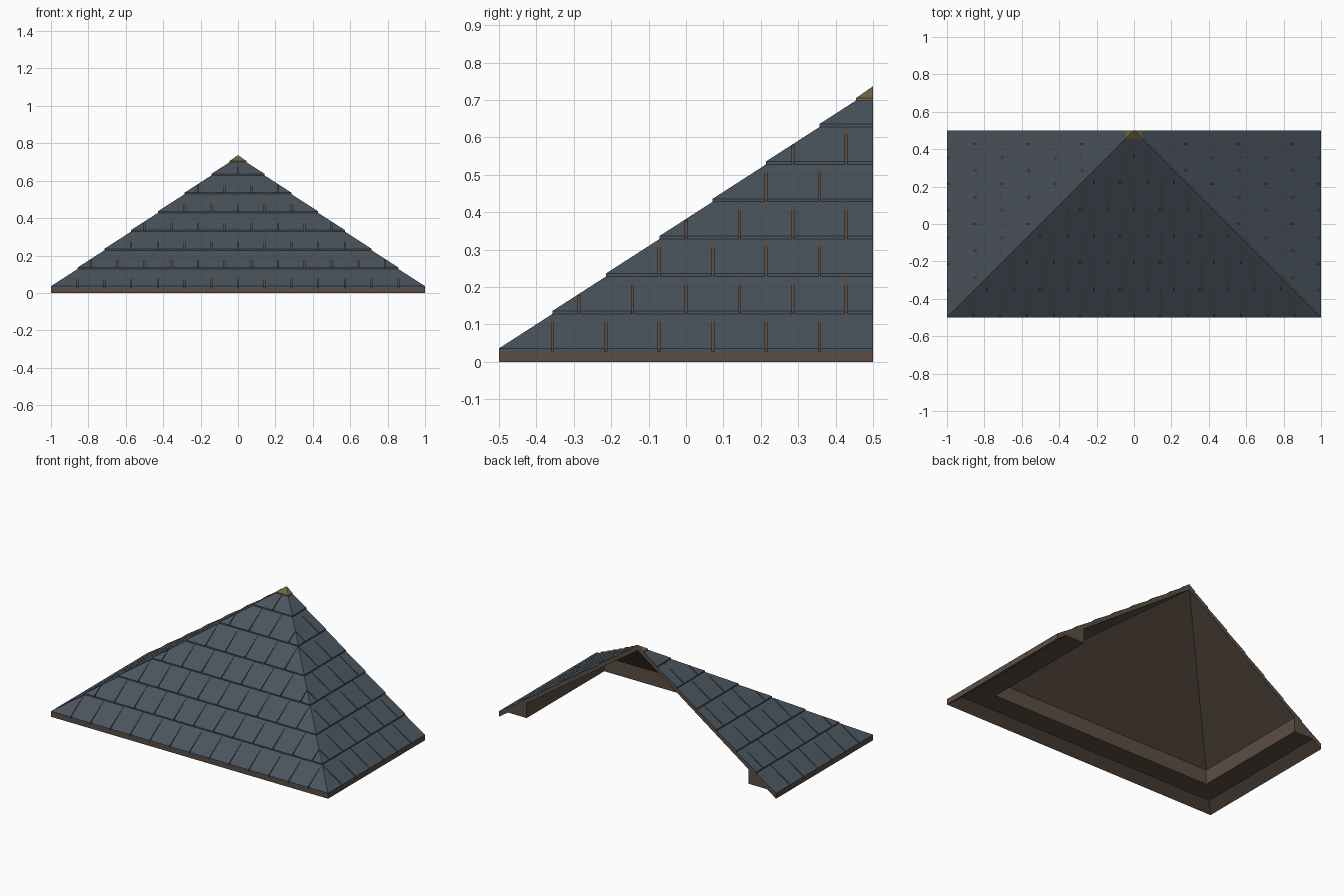
import bpy, bmesh

if "Cube" in bpy.data.objects:
    bpy.data.objects.remove(bpy.data.objects["Cube"])

ROWS, RUN, PITCH, EAVE = 7, 1 / 7, 0.7, 0.027
LIFT, GAP = 0.008, 0.003


def material(name, rgb):
    m = bpy.data.materials.new(name)
    m.diffuse_color = (*rgb, 1)
    m.use_nodes = True
    m.node_tree.nodes["Principled BSDF"].inputs["Base Color"].default_value = m.diffuse_color
    return m


slate = material("slate", (0.068, 0.088, 0.112))
wood = material("wood", (0.105, 0.075, 0.055))
brass = material("ridge_metal", (0.16, 0.13, 0.06))


def finish(bm, name, mat):
    bmesh.ops.remove_doubles(bm, verts=bm.verts, dist=1e-5)
    bmesh.ops.recalc_face_normals(bm, faces=bm.faces)
    me = bpy.data.meshes.new(name)
    bm.to_mesh(me)
    bm.free()
    me.materials.append(mat)
    ob = bpy.data.objects.new(name, me)
    bpy.context.collection.objects.link(ob)
    return ob


def sweep(name, profile, mat):
    """Mitre a closed (inset, height) profile around left, front and right sides."""
    bm = bmesh.new()
    rings = []
    for sx, front in ((-1, 0), (-1, 1), (1, 1), (1, 0)):
        rings.append([bm.verts.new((sx * (1 - d), -0.5 + d if front else 0.5, z))
                      for d, z in profile])
    n = len(profile)
    for a, b in zip(rings, rings[1:]):
        for i in range(n):
            j = (i + 1) % n
            bm.faces.new((a[i], a[j], b[j], b[i]))
    bm.faces.new(rings[0])
    bm.faces.new(rings[-1][::-1])
    return finish(bm, name, mat)


# Sloping timber shell, wall plate under the eaves, peak cap
sweep("roof_deck", [(0, 0), (0, EAVE), (1, EAVE + PITCH), (1, PITCH)], wood)
sweep("wall_plate", [(0.065, 0.045), (0.2, 0.045), (0.2, 0.145)], wood)
sweep("peak_cap", [(0.955, 0.68), (0.955, 0.7055), (1, 0.737), (1, 0.71)], brass)


def tile_outline(a, b, d0, d1):
    """Tile rectangle in (along, inset), clipped by the hip line along = 1 - inset."""
    top = max(a, min(b, 1 - d1))
    pts = [(a, d0), (b, d0), (b, min(d1, 1 - b)), (top, min(d1, 1 - top)), (a, min(d1, 1 - a))]
    out = []
    for p in pts:
        if all(abs(p[0] - q[0]) + abs(p[1] - q[1]) > 1e-5 for q in out):
            out.append(p)
    return out


def add_tile(bm, outline, place, d1):
    lo, hi = [], []
    for u, d in outline:
        x, y = place(u, d)
        z = EAVE + PITCH * d
        lo.append(bm.verts.new((x, y, z - 0.002)))
        hi.append(bm.verts.new((x, y, z + 0.001 + LIFT * (d1 - d) / RUN)))
    bm.faces.new(lo[::-1])
    bm.faces.new(hi)
    n = len(lo)
    for i in range(n):
        j = (i + 1) % n
        bm.faces.new((lo[i], lo[j], hi[j], hi[i]))


def tile_slope(name, places, centre_joint):
    bm = bmesh.new()
    for place in places:
        for r in range(ROWS):
            d0, d1 = r * RUN, (r + 1) * RUN
            w = 1 - d0
            odd = r % 2
            cuts = [0] + [(k + 0.5 * odd) * RUN for k in range(1 - odd, ROWS)]
            cuts = [c for c in cuts if c < w - 1e-4] + [w]
            for a, b in zip(cuts, cuts[1:]):
                if a > 0 or (centre_joint and not odd):
                    a += GAP
                if b < w:
                    b -= GAP
                add_tile(bm, tile_outline(a, b, d0, d1), place, d1)
    return finish(bm, name, slate)


# Staggered, overlapping slate courses on each slope
tile_slope("front_slates", [lambda u, d: (u, d - 0.5), lambda u, d: (-u, d - 0.5)], True)
tile_slope("right_slates", [lambda u, d: (1 - d, 0.5 - u)], False)
tile_slope("left_slates", [lambda u, d: (d - 1, 0.5 - u)], False)
